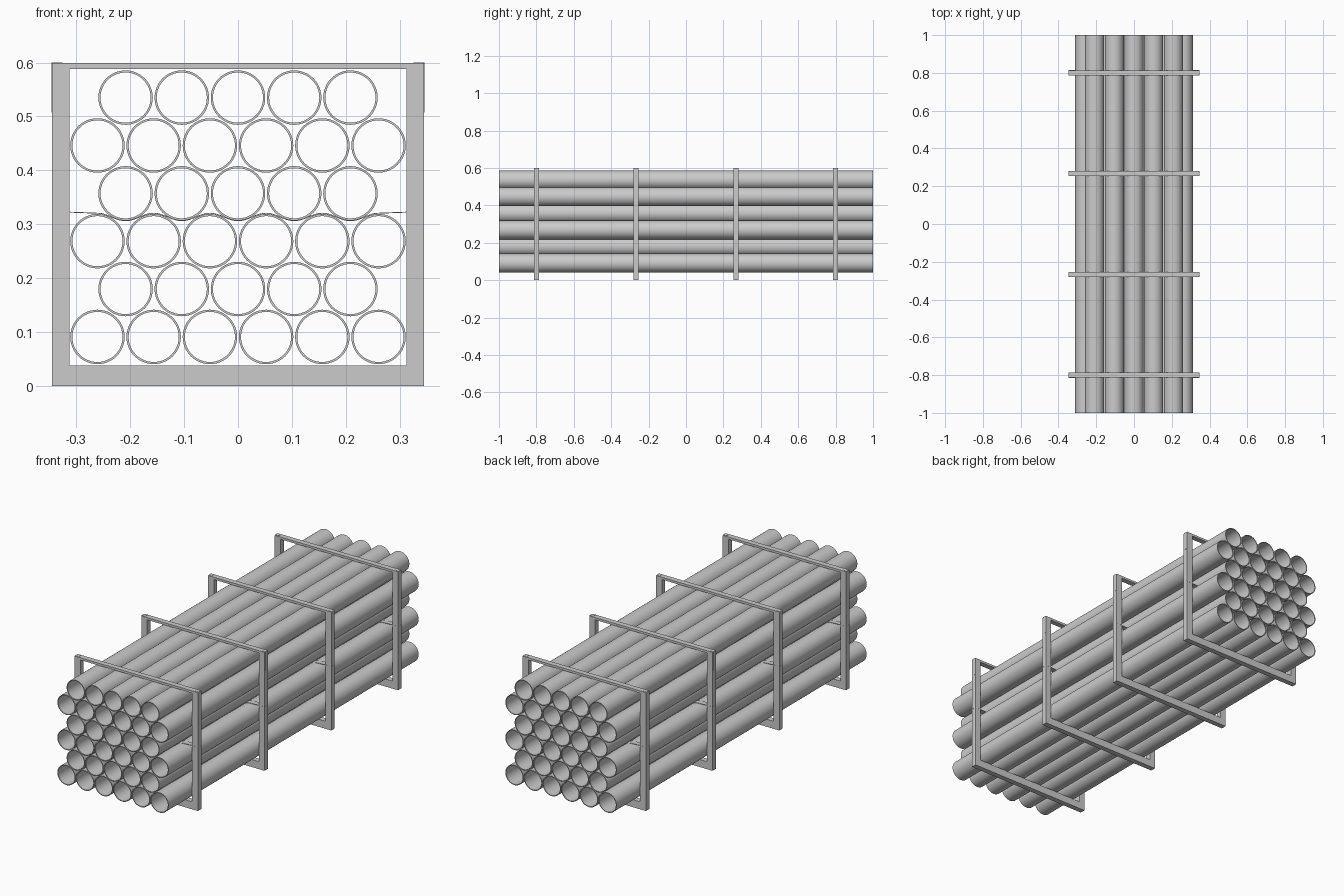
import bpy, bmesh, math

if "Cube" in bpy.data.objects:
    bpy.data.objects.remove(bpy.data.objects["Cube"])

R_OUT, R_IN = 0.0505, 0.0465
PITCH, ROW_H, Z0 = 0.1043, 0.0888, 0.091
FRAME_YS = (-0.8, -0.267, 0.267, 0.8)
DEPTH = 0.027


def make_object(name, bm, smooth=False):
    bmesh.ops.recalc_face_normals(bm, faces=bm.faces)
    me = bpy.data.meshes.new(name)
    bm.to_mesh(me)
    bm.free()
    ob = bpy.data.objects.new(name, me)
    bpy.context.collection.objects.link(ob)
    if smooth:
        bpy.ops.object.select_all(action='DESELECT')
        ob.select_set(True)
        bpy.context.view_layer.objects.active = ob
        bpy.ops.object.shade_smooth_by_angle(angle=math.radians(40))
    return ob


def extrude_profile(name, pts, y, depth, smooth=False):
    """Closed x-z outline extruded along y, centred on y."""
    bm = bmesh.new()
    face = bm.faces.new([bm.verts.new((x, y - depth / 2, z)) for x, z in pts])
    new = bmesh.ops.extrude_face_region(bm, geom=[face])['geom']
    bmesh.ops.translate(bm, vec=(0, depth, 0),
                        verts=[v for v in new if isinstance(v, bmesh.types.BMVert)])
    return make_object(name, bm, smooth)


def rect(x0, x1, z0, z1):
    return [(x0, z0), (x1, z0), (x1, z1), (x0, z1)]


def pipe_mesh(n=48):
    """Open hollow pipe along y."""
    bm = bmesh.new()
    rings = []
    for r, y in ((R_OUT, -1), (R_OUT, 1), (R_IN, 1), (R_IN, -1)):
        rings.append([bm.verts.new((r * math.cos(2 * math.pi * i / n), y,
                                    r * math.sin(2 * math.pi * i / n))) for i in range(n)])
    for k in range(4):
        a, b = rings[k], rings[(k + 1) % 4]
        for i in range(n):
            j = (i + 1) % n
            bm.faces.new((a[i], a[j], b[j], b[i]))
    return bm


# Stacked pipes, alternating rows of six and five
master = make_object("pipe", pipe_mesh(), smooth=True)
first = True
for row in range(6):
    count = 6 - row % 2
    for i in range(count):
        ob = master if first else master.copy()
        if not first:
            bpy.context.collection.objects.link(ob)
        first = False
        ob.name = f"pipe_row{row + 1}_{i + 1}"
        ob.location = ((i - (count - 1) / 2) * PITCH, 0, Z0 + row * ROW_H)

# Path of the thin strap woven between the third and fourth rows
inner = []
for i in range(81):
    x = -0.26 + 0.52 * i / 80
    inner.append((x, 0.3135 + 0.007 * math.cos(2 * math.pi * x / PITCH - math.pi)))
path = [(-0.3455, 0.3225), (-0.313, 0.3225)] + inner + [(0.313, 0.3225), (0.3455, 0.3225)]
strap = [(x, z - 0.0008) for x, z in path] + [(x, z + 0.0008) for x, z in reversed(path)]

for k, y in enumerate(FRAME_YS, 1):
    # Timber frame: base beam, two posts and thin top bar
    extrude_profile(f"base_beam_{k}", rect(-0.345, 0.345, 0, 0.038), y, DEPTH)
    extrude_profile(f"top_bar_{k}", rect(-0.345, 0.345, 0.588, 0.5995), y, DEPTH)
    for side, s in (("left", -1), ("right", 1)):
        extrude_profile(f"post_{side}_{k}", rect(s * 0.313, s * 0.345, 0.038, 0.588), y, DEPTH)
        # Thin corner plate folded over the top of the post
        plate = [(0.326, 0.5995), (0.345, 0.5995), (0.345, 0.507),
                 (0.346, 0.507), (0.346, 0.6005), (0.326, 0.6005)]
        extrude_profile(f"corner_plate_{side}_{k}", [(s * x, z) for x, z in plate], y, 0.018)
    # Middle strap
    extrude_profile(f"middle_strap_{k}", strap, y, DEPTH + 0.001, smooth=True)
